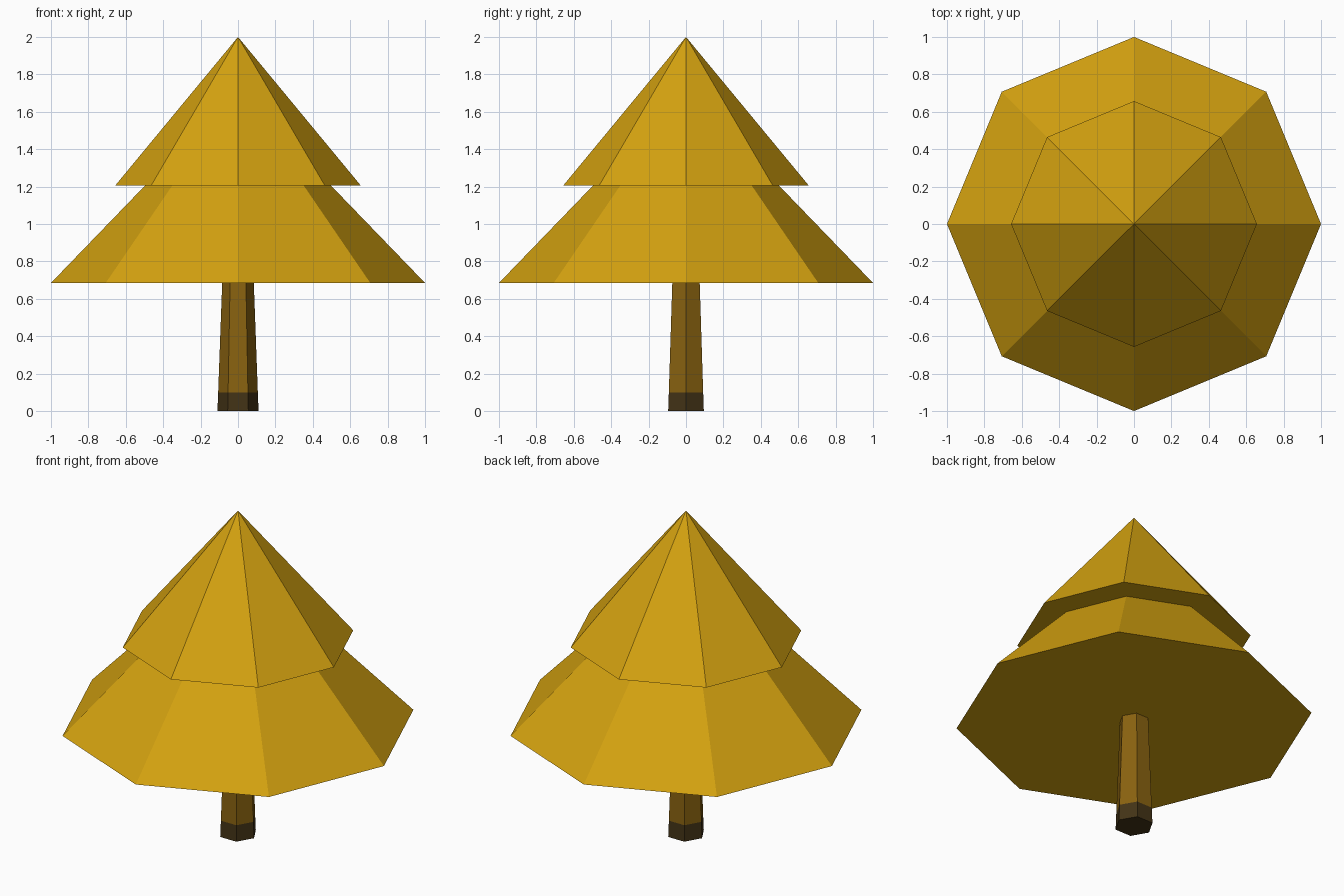
import bpy
import bmesh
import math

if "Cube" in bpy.data.objects:
    bpy.data.objects.remove(bpy.data.objects["Cube"])


def material(name, rgb):
    m = bpy.data.materials.new(name)
    m.diffuse_color = (*rgb, 1.0)
    m.use_nodes = True
    m.node_tree.nodes["Principled BSDF"].inputs["Base Color"].default_value = m.diffuse_color
    return m


gold = material("golden foliage", (0.66, 0.36, 0.005))
bark = material("brown bark", (0.25, 0.122, 0.005))
dark = material("dark root bark", (0.056, 0.033, 0.008))


def lathe(name, sides, profile, mats, band_mats):
    """Flat-sided closed solid through (radius, z) rings; radius 0 makes a tip."""
    bm = bmesh.new()
    rings = []
    for r, z in profile:
        count = sides if r > 0 else 1
        rings.append([bm.verts.new((r * math.cos(math.tau * i / sides),
                                    r * math.sin(math.tau * i / sides), z))
                      for i in range(count)])
    for (low, high), mi in zip(zip(rings, rings[1:]), band_mats):
        for i in range(sides):
            j = (i + 1) % sides
            top = [high[0]] if len(high) == 1 else [high[j], high[i]]
            bm.faces.new([low[i], low[j]] + top).material_index = mi
    # End caps
    bm.faces.new(rings[0][::-1]).material_index = band_mats[0]
    if len(rings[-1]) > 1:
        bm.faces.new(rings[-1]).material_index = band_mats[-1]
    bmesh.ops.recalc_face_normals(bm, faces=bm.faces)
    mesh = bpy.data.meshes.new(name)
    bm.to_mesh(mesh)
    bm.free()
    for m in mats:
        mesh.materials.append(m)
    obj = bpy.data.objects.new(name, mesh)
    bpy.context.collection.objects.link(obj)
    return obj


# Tapered six-sided trunk with a dark band at the foot
lathe("trunk", 6, [(0.11, 0), (0.106, 0.1), (0.084, 0.70)], [dark, bark], [0, 1])

# Two eight-sided foliage tiers
lathe("lower_foliage", 8, [(1.0, 0.685), (0, 1.72)], [gold], [0])
lathe("upper_foliage", 8, [(0.657, 1.205), (0, 2.0)], [gold], [0])
